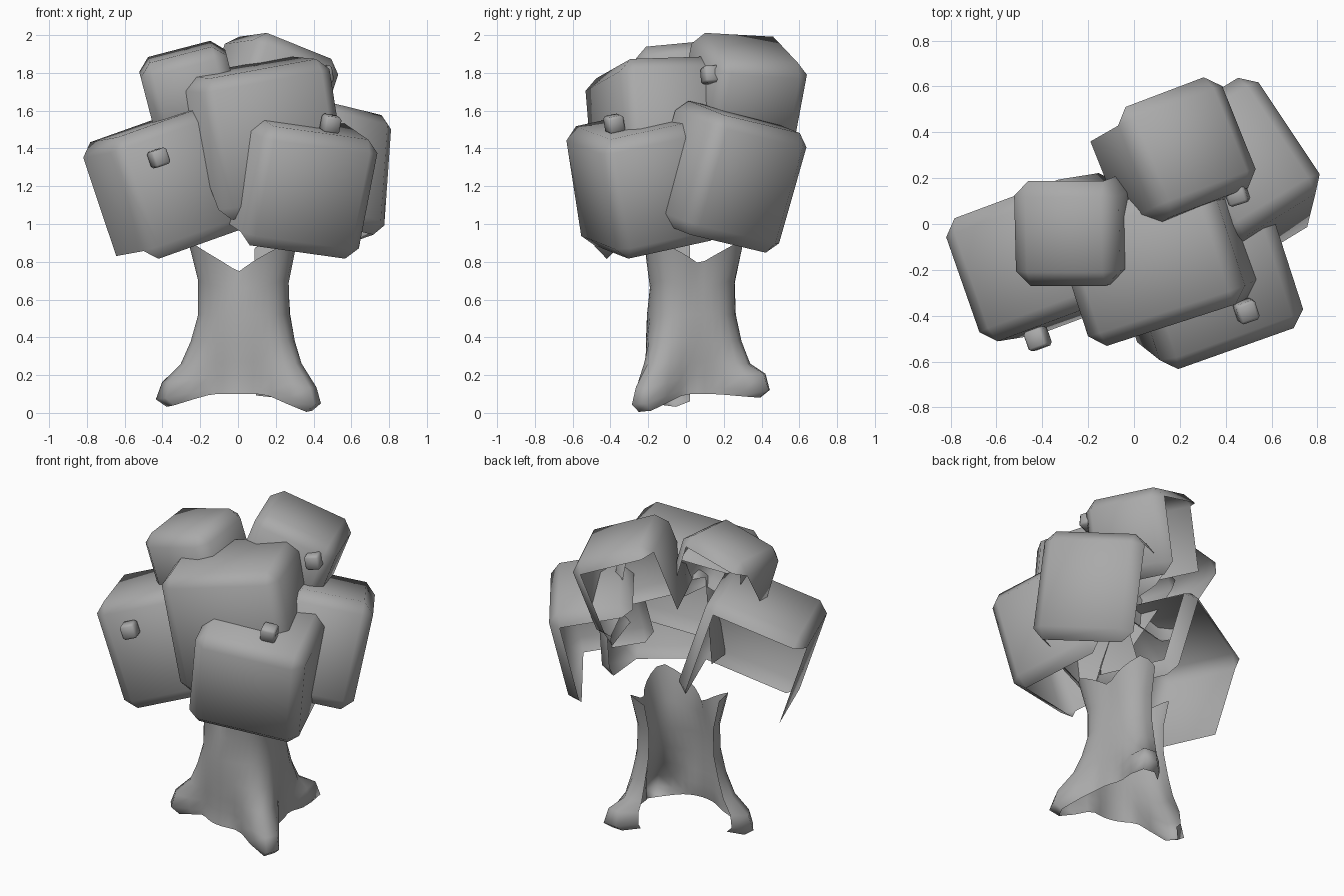
import bpy, bmesh
from math import cos, sin, pi, exp, radians
from mathutils import Matrix, Vector

if "Cube" in bpy.data.objects:
    bpy.data.objects.remove(bpy.data.objects["Cube"])

grey = bpy.data.materials.new("grey")
grey.diffuse_color = (0.40, 0.40, 0.40, 1)
grey.use_nodes = True
grey.node_tree.nodes["Principled BSDF"].inputs["Base Color"].default_value = grey.diffuse_color


def finish(bm, name):
    me = bpy.data.meshes.new(name)
    bm.to_mesh(me)
    bm.free()
    for p in me.polygons:
        p.use_smooth = True
    me.materials.append(grey)
    ob = bpy.data.objects.new(name, me)
    bpy.context.collection.objects.link(ob)
    return ob


def leaf_box(name, centre, size, right, back, bevel=0.065, left_side="full",
             right_side=True, closed=False):
    """Chamfered box, open at the back and underneath; right/back give its axes."""
    bm = bmesh.new()
    bmesh.ops.create_cube(bm, size=1)
    bmesh.ops.scale(bm, vec=size, verts=bm.verts)
    bmesh.ops.bevel(bm, geom=bm.edges[:], offset=bevel, segments=1,
                    affect='EDGES', profile=0.5)
    bm.normal_update()
    # a "half" left side keeps only its upper front triangle
    if left_side == "half":
        left = min(bm.faces, key=lambda f: f.normal.x)
        low = min(left.verts, key=lambda v: v.co.y + v.co.z)
        high = max(left.verts, key=lambda v: v.co.y + v.co.z)
        bmesh.utils.face_split(left, low, high)
        bm.normal_update()
    gone = []
    for f in bm.faces:
        n, c = f.normal, f.calc_center_median()
        if n.x < -0.9:
            if left_side == "none" or (left_side == "half" and c.z < c.y - 0.01):
                gone.append(f)
        elif n.x > 0.9:
            if not right_side:
                gone.append(f)
        elif n.dot(Vector((1, -1, 1))) < -0.7:
            gone.append(f)
    if not closed:
        bmesh.ops.delete(bm, geom=gone, context='FACES')
    # orient and place
    u = Vector(right).normalized()
    v = Vector(back)
    v = (v - u * v.dot(u)).normalized()
    w = u.cross(v)
    m = Matrix((u, v, w)).transposed().to_4x4()
    m.translation = centre
    bm.transform(m)
    return finish(bm, name)


# Trunk: lofted rings with three lobes that become roots below and branches above
LOBES = [(193, 0.03), (-36, 0.0), (63, 0.08)]   # angle, height of the root tip
RINGS = [  # valley radius, valley z, lobe radius, lobe z, lobe width
    (0.24, 0.10, 0.43, 0.00, 0.30),
    (0.235, 0.13, 0.49, 0.04, 0.30),
    (0.23, 0.19, 0.455, 0.13, 0.33),
    (0.23, 0.27, 0.35, 0.26, 0.42),
    (0.23, 0.38, 0.295, 0.38, 0.50),
    (0.225, 0.52, 0.255, 0.52, 0.55),
    (0.21, 0.66, 0.255, 0.70, 0.50),
    (0.19, 0.75, 0.315, 0.92, 0.0),              # width 0: straight-sided V gaps
]
SIDES = 36
bm = bmesh.new()
rings = []
for i, (r0, z0, r1, z1, width) in enumerate(RINGS):
    ring = []
    for k in range(SIDES):
        a = 2 * pi * k / SIDES
        weight, lift = 0, 0
        for deg, dz in LOBES:
            d = (a - radians(deg) + pi) % (2 * pi) - pi
            g = exp(-(d / width) ** 2) if width else max(0, 1 - abs(d) / 1.1)
            if g > weight:
                weight, lift = g, dz
        r = r0 + (r1 - r0) * weight
        z = z0 + (z1 - z0) * weight + (lift * weight if i < 3 else 0)
        ring.append(bm.verts.new((0.04 + r * cos(a), 0.02 + r * sin(a), z)))
    rings.append(ring)
for lo, hi in zip(rings, rings[1:]):
    for k in range(SIDES):
        if 75 < (k + 0.5) * 360 / SIDES < 184:      # open at the back left
            continue
        n = (k + 1) % SIDES
        bm.faces.new((lo[k], lo[n], hi[n], hi[k]))
bmesh.ops.delete(bm, geom=[v for v in bm.verts if not v.link_faces], context='VERTS')
finish(bm, "trunk")

# Foliage: large leaning boxes
A = ((0.90, 0.335, 0.32), (-0.33, 0.94, -0.06))
B = ((0.93, 0.30, 0.17), (-0.31, 0.94, 0.03))
C = ((0.87, 0.33, -0.35), (-0.35, 0.93, -0.06))
D = ((0.82, 0.50, -0.20), (-0.52, 0.83, -0.20))
E = ((0.93, 0.33, -0.13), (-0.31, 0.90, 0.20))
F = ((0.96, 0.0, 0.25), (0.0, 0.99, 0.10))
leaf_box("foliage_left", (-0.375, -0.145, 1.205), (0.64, 0.57, 0.68), *A, right_side=False)
leaf_box("foliage_centre", (0.12, -0.14, 1.455), (0.73, 0.58, 0.76), *B, left_side="half")
leaf_box("foliage_top_back", (0.17, 0.30, 1.69), (0.52, 0.52, 0.52), *C)
leaf_box("foliage_right", (0.45, 0.218, 1.25), (0.50, 0.62, 0.66), *D, left_side="none")
leaf_box("foliage_front", (0.305, -0.225, 1.215), (0.67, 0.60, 0.65), *E)
leaf_box("foliage_top_left", (-0.25, -0.025, 1.69), (0.47, 0.46, 0.46), *F, left_side="half")

# Fruit: tiny boxes sitting on the foliage
for name, pos, axes in (("fruit_left", (-0.42, -0.50, 1.35), A),
                        ("fruit_front", (0.49, -0.38, 1.53), E),
                        ("fruit_back", (0.45, 0.13, 1.79), B)):
    leaf_box(name, pos, (0.09, 0.09, 0.09), *axes, bevel=0.012, closed=True)
